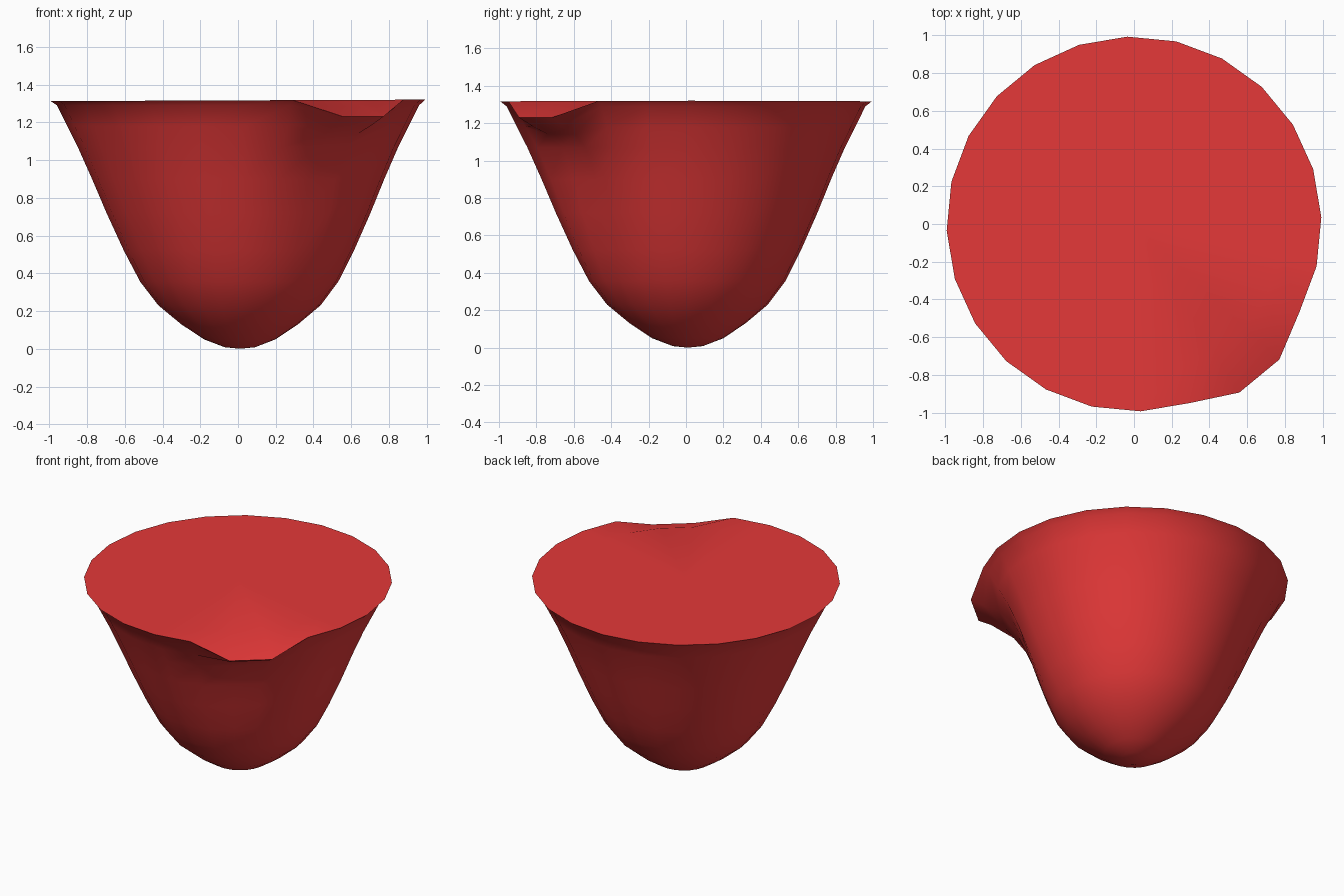
import bpy, bmesh, math

if "Cube" in bpy.data.objects:
    bpy.data.objects.remove(bpy.data.objects["Cube"])

SIDES = 24
OFFSET = math.radians(2)
SPOUT = math.radians(-50.5)

# (radius, height, inward dent below the spout)
PROFILE = [
    (0.08, 0.008, 0), (0.19, 0.05, 0), (0.31, 0.13, 0), (0.43, 0.23, 0),
    (0.525, 0.355, 0.01), (0.61, 0.52, 0.03), (0.70, 0.72, 0.055),
    (0.775, 0.90, 0.08), (0.85, 1.07, 0.075), (0.905, 1.18, 0.03),
    (0.96, 1.29, 0),
]


def spout_weight(a):
    d = (a - SPOUT + math.pi) % (2 * math.pi) - math.pi
    return math.exp(-(d / math.radians(19)) ** 2)


def near_spout(a):
    d = (a - SPOUT + math.pi) % (2 * math.pi) - math.pi
    return abs(d) < math.radians(10)


def top_z(x):
    return 1.316 + 0.004 * x


bm = bmesh.new()
angles = [OFFSET + 2 * math.pi * i / SIDES for i in range(SIDES)]


def ring(point):
    return [bm.verts.new(point(a)) for a in angles]


def wall_point(r, z, dent):
    def point(a):
        rr, zz = r - dent * spout_weight(a), z
        if near_spout(a) and z > 1.1:      # wall tucks up under the lip
            rr, zz = (0.87, 1.14) if z < 1.25 else (0.97, 1.185)
        shift = 0.01 * max(0, 1 - z)
        return (rr * math.cos(a) + shift, rr * math.sin(a) + shift, zz)
    return point


def rim_point(a):
    r = 1.053 if near_spout(a) else 0.993
    x, y = r * math.cos(a), r * math.sin(a)
    return (x, y, 1.23 if near_spout(a) else top_z(x))


def cap_point(a):
    x, y = 0.80 * math.cos(a), 0.80 * math.sin(a)
    return (x, y, top_z(x))


# Outer wall, pouring rim and flat top
rings = [ring(wall_point(*p)) for p in PROFILE]
rings += [ring(rim_point), ring(cap_point)]
for lo, hi in zip(rings, rings[1:]):
    for i in range(SIDES):
        j = (i + 1) % SIDES
        bm.faces.new((lo[i], lo[j], hi[j], hi[i]))

# Rounded base and centre of the top
for loop, z in ((rings[0], 0.0), (rings[-1], top_z(0))):
    c = bm.verts.new((0.01 if z == 0 else 0, 0.01 if z == 0 else 0, z))
    for i in range(SIDES):
        bm.faces.new((loop[i], loop[(i + 1) % SIDES], c))

bmesh.ops.recalc_face_normals(bm, faces=bm.faces)
mesh = bpy.data.meshes.new("spouted_bowl")
bm.to_mesh(mesh)
bm.free()

bowl = bpy.data.objects.new("spouted_bowl", mesh)
bpy.context.collection.objects.link(bowl)
mat = bpy.data.materials.new("red")
mat.diffuse_color = (0.78, 0.04, 0.04, 1)
mat.use_nodes = True
mat.node_tree.nodes["Principled BSDF"].inputs["Base Color"].default_value = mat.diffuse_color
mesh.materials.append(mat)

bpy.context.view_layer.objects.active = bowl
bowl.select_set(True)
bpy.ops.object.shade_smooth_by_angle(angle=math.radians(48))
